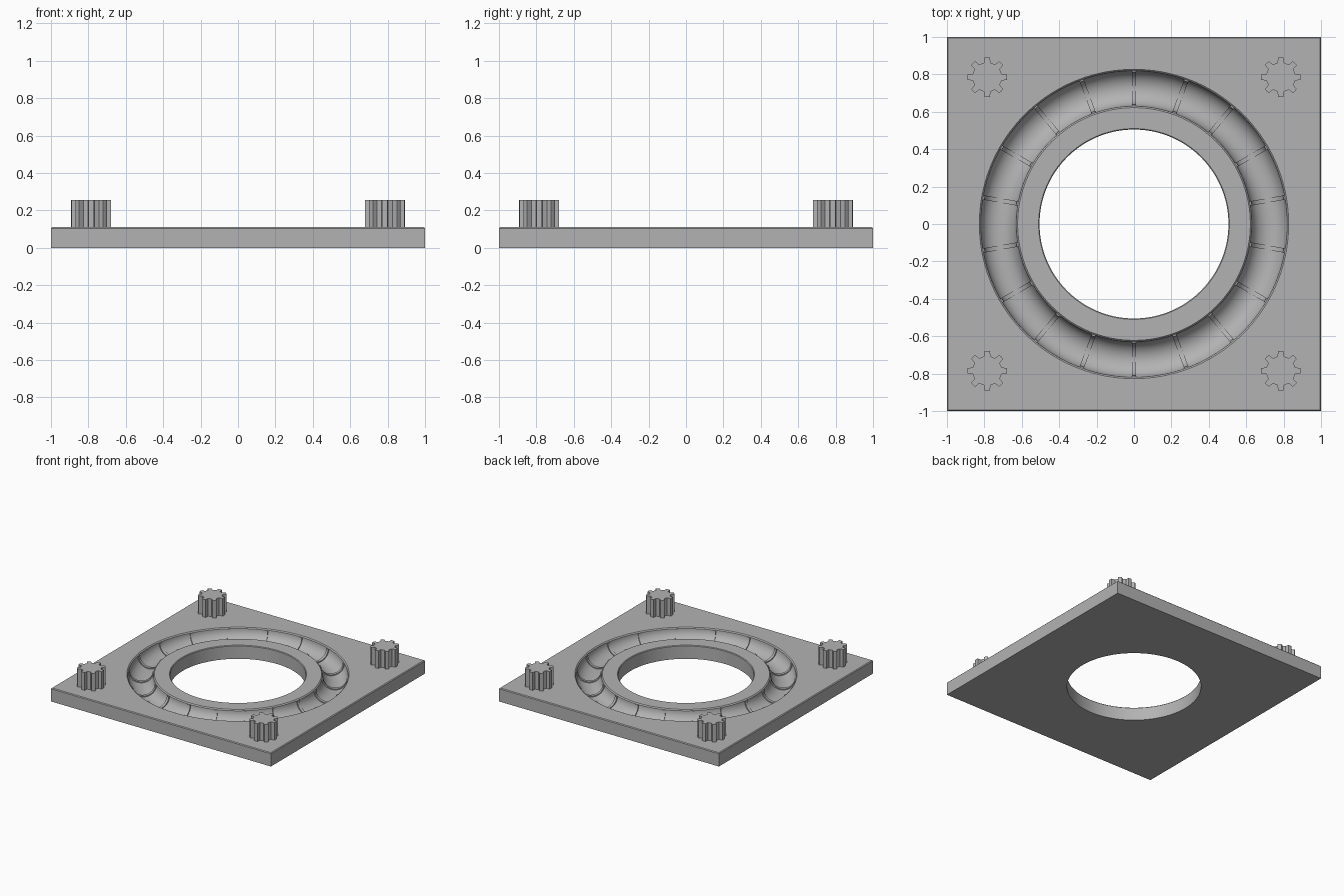
import bpy, bmesh
from math import sin, cos, pi, radians
from mathutils import Matrix

cube = bpy.data.objects.get("Cube")
if cube:
    bpy.data.objects.remove(cube, do_unlink=True)

grey = bpy.data.materials.new("plain_grey")
grey.use_nodes = True
colour = (0.45, 0.45, 0.45, 1)
grey.diffuse_color = colour
grey.node_tree.nodes["Principled BSDF"].inputs["Base Color"].default_value = colour

TOP = 0.11          # plate thickness
MID = 0.7245        # centre radius of the groove
HALF = 0.0945       # half width of the groove
DEPTH = 0.088       # groove depth below its chamfer
CH = 0.008          # edge chamfer


def finish(name, bm):
    bmesh.ops.recalc_face_normals(bm, faces=bm.faces[:])
    mesh = bpy.data.meshes.new(name)
    bm.to_mesh(mesh)
    bm.free()
    mesh.materials.append(grey)
    ob = bpy.data.objects.new(name, mesh)
    bpy.context.collection.objects.link(ob)
    bpy.ops.object.select_all(action='DESELECT')
    ob.select_set(True)
    bpy.context.view_layer.objects.active = ob
    bpy.ops.object.shade_smooth_by_angle(angle=radians(30))
    return ob


def prism(bm, points, offset):
    """Extrude a closed outline by an offset vector."""
    face = bm.faces.new([bm.verts.new(p) for p in points])
    moved = bmesh.ops.extrude_face_region(bm, geom=[face], use_keep_orig=True)
    verts = [g for g in moved["geom"] if isinstance(g, bmesh.types.BMVert)]
    bmesh.ops.translate(bm, verts=verts, vec=offset)


def groove_arc(inset, steps=20):
    """Round-bottomed channel section, from inner to outer edge."""
    return [(MID - (HALF - inset) * cos(pi * i / steps),
             TOP - CH - (DEPTH - inset) * sin(pi * i / steps))
            for i in range(steps + 1)]


# Square plate: round rings inside, square rings outside, joined as one skin
round_part = [(0.505, 0), (0.505, TOP - 0.005), (0.51, TOP), (MID - HALF - CH, TOP)]
round_part += groove_arc(0) + [(MID + HALF + CH, TOP)]
square_part = [(0.994, TOP), (1, TOP - 0.006), (1, 0)]
N = 144
bm = bmesh.new()
rings = []
for index, (r, z) in enumerate(round_part + square_part):
    ring = []
    for k in range(N):
        a = 2 * pi * k / N
        s = r
        if index >= len(round_part):
            s = r / max(abs(cos(a)), abs(sin(a)))
        ring.append(bm.verts.new((s * cos(a), s * sin(a), z)))
    rings.append(ring)
for i, ring in enumerate(rings):
    nxt = rings[(i + 1) % len(rings)]
    for k in range(N):
        j = (k + 1) % N
        bm.faces.new((ring[k], ring[j], nxt[j], nxt[k]))
finish("base_plate", bm)

# Thin raised ribs crossing the groove
RIB = 0.024
section = groove_arc(-0.004) + groove_arc(0.008)[::-1]
for n in range(18):
    bm = bmesh.new()
    prism(bm, [(r, -RIB / 2, z) for r, z in section], (0, RIB, 0))
    bm.transform(Matrix.Rotation(radians(10 + 20 * n), 4, 'Z'))
    finish(f"groove_rib_{n + 1}", bm)

# Toothed corner posts
TEETH = 8
outline = []
for t in range(TEETH):
    for deg, r in ((-13, 0.079), (-8, 0.106), (0, 0.107), (8, 0.106), (13, 0.079)):
        a = 2 * pi * t / TEETH + radians(deg)
        outline.append((r * cos(a), r * sin(a), TOP - 0.01))
for side, sx in (("left", 1), ("right", -1)):
    for end, sy in (("front", -1), ("back", 1)):
        bm = bmesh.new()
        prism(bm, outline, (0, 0, 0.155))
        bm.transform(Matrix.Translation((0.785 * sx, 0.785 * sy, 0)))
        finish(f"toothed_post_{end}_{side}", bm)
